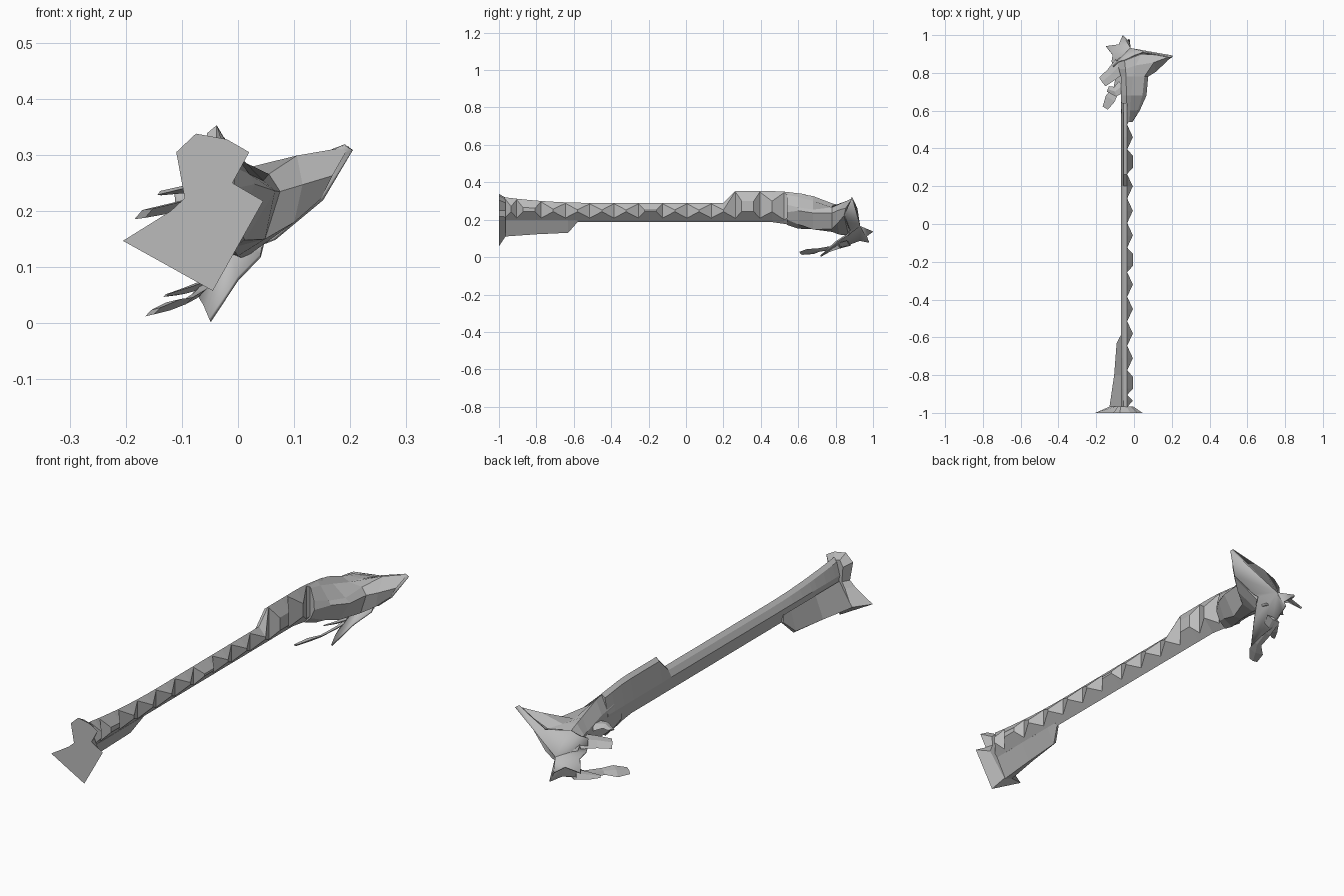
import bpy, bmesh
from mathutils import Vector

grey = bpy.data.materials.new("stone grey")
grey.diffuse_color = (0.5, 0.5, 0.5, 1)


def finish(name, bm):
    bmesh.ops.remove_doubles(bm, verts=bm.verts, dist=0.0005)
    bmesh.ops.recalc_face_normals(bm, faces=bm.faces)
    me = bpy.data.meshes.new(name)
    bm.to_mesh(me)
    bm.free()
    me.materials.append(grey)
    ob = bpy.data.objects.new(name, me)
    bpy.context.collection.objects.link(ob)
    return ob


def loft(name, rings, tip=None):
    """Skin equal-length rings; close with caps, or with a fan to a tip."""
    bm = bmesh.new()
    vs = [[bm.verts.new(p) for p in r] for r in rings]
    n = len(vs[0])
    for a, b in zip(vs, vs[1:]):
        for i in range(n):
            j = (i + 1) % n
            bm.faces.new((a[i], a[j], b[j], b[i]))
    bm.faces.new(vs[0])
    if tip:
        t = bm.verts.new(tip)
        for i in range(n):
            bm.faces.new((vs[-1][i], vs[-1][(i + 1) % n], t))
    else:
        bm.faces.new(vs[-1])
    return finish(name, bm)


def at(y, pts):
    return [(x, y, z) for x, z in pts]


def shard(name, stations, flat=0.25):
    """Tapered flat splinter through (x, y, z, half width) stations."""
    rings = []
    for i, s in enumerate(stations):
        p = Vector(s[:3])
        a = Vector(stations[max(i - 1, 0)][:3])
        b = Vector(stations[min(i + 1, len(stations) - 1)][:3])
        d = (b - a).normalized()
        side = d.cross(Vector((-0.5, 0, 0.87))).normalized()
        up = side.cross(d) * flat
        w = s[3]
        rings.append([p + side * w, p + up * w, p - side * w, p - up * w])
    return loft(name, rings)


# flared end plate
loft("end_plate", [
    at(-1.0, [(-.11, .305), (-.075, .338), (-.02, .328), (.02, .305), (-.01, .25),
              (.045, .218), (-.045, .058), (-.205, .147), (-.12, .2), (-.095, .223)]),
    at(-.965, [(-.085, .29), (-.07, .318), (-.04, .31), (-.015, .29), (-.02, .25),
               (-.005, .215), (-.085, .11), (-.125, .125), (-.095, .2), (-.08, .225)])])

# lower flange, flush with the lower right face of the beam
loft("flange", [
    at(-.97, [(-.13, .125), (-.09, .11), (-.045, .198), (-.068, .225)]),
    at(-.8, [(-.105, .13), (-.085, .122), (-.045, .198), (-.068, .225)]),
    at(-.63, [(-.092, .14), (-.08, .13), (-.045, .198), (-.068, .225)]),
    at(-.58, [(-.065, .19), (-.056, .187), (-.045, .198), (-.068, .225)])])


# long diamond beam whose right corner is notched into a row of teeth
def rise(y):
    """Extra height of the top edge along the beam."""
    if y < -.5:
        return .03 * ((-.5 - y) / .47) ** 2
    return min(max((y - .2) / .06, 0), 1) * .063 - max(0, y - .5) * .12


def beam_ring(y, peak):
    r = rise(y)
    sag = max(0, y - .48) * .2
    if peak:
        right = [(-.006, .243 - sag * .5), (-.006, .252 + r * .75)]
    else:
        right = [(-.036, .209 - sag), (-.036, .285 + r)]
    return at(y, [(-.056, .187 - sag)] + right + [(-.038, .29 + r), (-.055, .276 + r), (-.07, .25)])


stops = [(-.97, False), (-.935, True), (.262, False), (.525, False), (.59, True), (.64, False)]
for k in range(11):
    y = -.84 + .13 * k
    stops.append((y - .065, False))
    if k in (0, 5, 9):                       # wide teeth with a flat crest
        stops += [(y - .032, True), (y + .032, True)]
    else:
        stops.append((y, True))
loft("toothed_beam", [beam_ring(*s) for s in sorted(stops)])

# head: neck, swelling jaw and faceted horn
loft("head", [
    at(.54, [(-.038, .344), (-.025, .332), (-.01, .28), (-.008, .24),
             (-.025, .2), (-.055, .172), (-.068, .2), (-.062, .285)]),
    at(.6, [(-.038, .34), (-.02, .322), (.02, .266), (.03, .248),
            (0, .175), (-.045, .152), (-.07, .18), (-.066, .275)]),
    at(.68, [(-.04, .326), (-.015, .3), (.045, .254), (.066, .236),
             (.012, .148), (-.03, .15), (-.068, .175), (-.068, .265)]),
    at(.78, [(-.042, .288), (-.005, .272), (.055, .266), (.075, .235),
             (.048, .15), (-.01, .135), (-.07, .165), (-.07, .235)]),
    [(-.045, .82, .277), (.01, .84, .268), (.105, .855, .299), (.115, .805, .247),
     (.1, .81, .18), (0, .82, .12), (-.08, .84, .16), (-.08, .82, .235)],
    [(-.05, .865, .265), (.04, .9, .262), (.198, .89, .315), (.168, .855, .263),
     (.148, .845, .222), (.01, .87, .115), (-.08, .89, .15), (-.09, .86, .215)]],
    tip=(-.03, .91, .17))

# torn star-shaped sheet over the back of the head
outline = [(.19, .885, .318), (.204, .888, .309), (.15, .848, .222), (.065, .875, .15),
           (.045, .88, .143), (.04, .865, .12), (0, .8, .08), (-.05, .72, .005),
           (-.06, .765, .03), (-.072, .83, .052), (-.05, .93, .088), (-.025, .978, .078),
           (-.03, .965, .11), (-.06, .998, .135), (-.08, .95, .145), (-.148, .94, .132),
           (-.113, .895, .17), (-.118, .86, .185), (-.11, .835, .2), (-.11, .835, .235),
           (-.085, .86, .25), (-.05, .87, .268), (.045, .912, .262)]
bm = bmesh.new()
mid = bm.verts.new((-.02, .928, .165))
rim = [bm.verts.new(p) for p in outline]
for a, b in zip(rim, rim[1:] + rim[:1]):
    bm.faces.new((a, b, mid))
sheet = finish("back_sheet", bm)
thick = sheet.modifiers.new("thickness", "SOLIDIFY")
thick.thickness = .008
thick.offset = 0
bpy.context.view_layer.objects.active = sheet
sheet.select_set(True)
bpy.ops.object.shade_smooth_by_angle(angle=.7)

# ragged splinters hanging at the left
shard("upper_prong", [(-.07, .84, .215, .045), (-.12, .79, .205, .036), (-.168, .752, .195, .03)])
shard("side_prong", [(-.06, .73, .24, .035), (-.1, .7, .238, .026), (-.138, .715, .232, .016)])
shard("lower_strand", [(-.05, .87, .075, .03), (-.075, .79, .05, .022), (-.095, .71, .038, .018),
                       (-.125, .665, .03, .032), (-.152, .614, .02, .018)])
shard("strand_barb", [(-.06, .85, .07, .03), (-.095, .81, .058, .022), (-.128, .775, .05, .008)])
